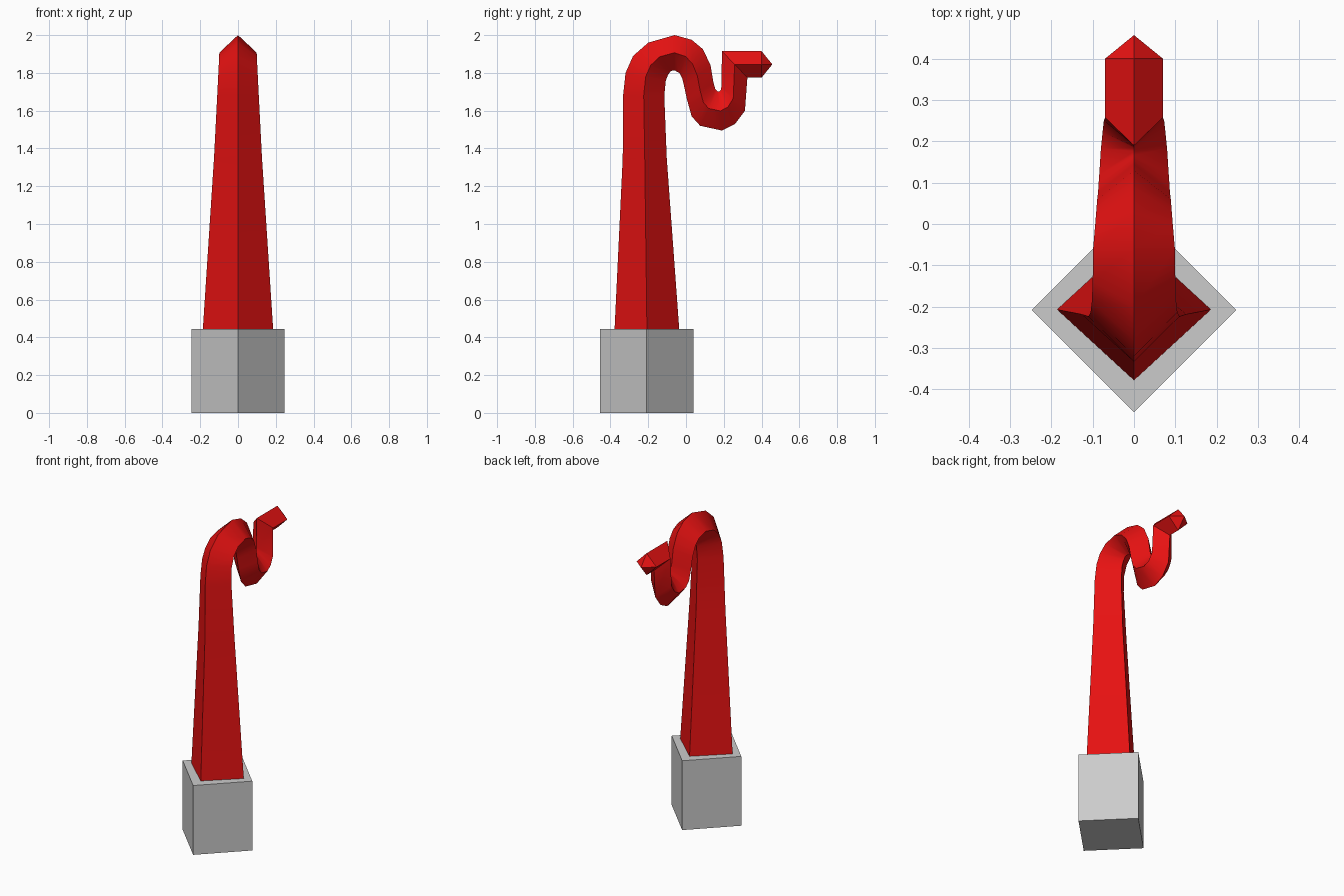
import bpy, bmesh, math

if "Cube" in bpy.data.objects:
    bpy.data.objects.remove(bpy.data.objects["Cube"])


def material(name, rgb):
    m = bpy.data.materials.new(name)
    m.diffuse_color = (*rgb, 1)
    m.use_nodes = True
    m.node_tree.nodes["Principled BSDF"].inputs["Base Color"].default_value = m.diffuse_color
    return m


def add_object(name, bm, mat):
    bmesh.ops.recalc_face_normals(bm, faces=bm.faces)
    mesh = bpy.data.meshes.new(name)
    bm.to_mesh(mesh)
    bm.free()
    mesh.materials.append(mat)
    obj = bpy.data.objects.new(name, mesh)
    bpy.context.collection.objects.link(obj)
    return obj


red = material("red", (0.8, 0.006, 0.006))
grey = material("grey", (0.6, 0.6, 0.6))

# square base block, turned corner-forward
bm = bmesh.new()
bmesh.ops.create_cone(bm, cap_ends=True, segments=4, radius1=0.247, radius2=0.247, depth=0.445)
for v in bm.verts:
    v.co.y -= 0.208
    v.co.z += 0.2225
add_object("base_block", bm, grey)

# curling neck: each ring is (left edge y, z, right edge y, z, half width)
rings = [
    (-0.378, 0.445, -0.036, 0.445, 0.186),
    (-0.335, 1.35, -0.102, 1.35, 0.127),
    (-0.333, 1.68, -0.115, 1.68, 0.110),
    (-0.320, 1.80, -0.107, 1.76, 0.105),
    (-0.280, 1.89, -0.095, 1.79, 0.102),
    (-0.200, 1.96, -0.080, 1.81, 0.100),
    (-0.060, 2.00, -0.062, 1.814, 0.099),
    (0.030, 1.975, -0.035, 1.80, 0.094),
    (0.090, 1.925, -0.020, 1.77, 0.091),
    (0.130, 1.84, -0.010, 1.73, 0.089),
    (0.145, 1.75, 0.005, 1.66, 0.087),
    (0.155, 1.715, 0.030, 1.57, 0.086),
    (0.166, 1.703, 0.075, 1.52, 0.084),
    (0.176, 1.702, 0.190, 1.495, 0.080),
    (0.184, 1.71, 0.260, 1.53, 0.076),
    (0.188, 1.73, 0.312, 1.60, 0.073),
    (0.190, 1.915, 0.325, 1.775, 0.070),
    (0.400, 1.915, 0.400, 1.775, 0.070),
]
bm = bmesh.new()
loops = []
for ly, lz, ry, rz, w in rings:
    my, mz = (ly + ry) / 2, (lz + rz) / 2
    loops.append([bm.verts.new(p) for p in
                  ((0, ly, lz), (w, my, mz), (0, ry, rz), (-w, my, mz))])
for a, b in zip(loops, loops[1:]):
    for i in range(4):
        j = (i + 1) % 4
        bm.faces.new((a[i], a[j], b[j], b[i]))
bm.faces.new(loops[0])
# pointed tip
tip = bm.verts.new((0, 0.457, 1.845))
for i in range(4):
    bm.faces.new((loops[-1][i], loops[-1][(i + 1) % 4], tip))
neck = add_object("curled_neck", bm, red)

bpy.context.view_layer.objects.active = neck
neck.select_set(True)
bpy.ops.object.shade_smooth_by_angle(angle=math.radians(35))
